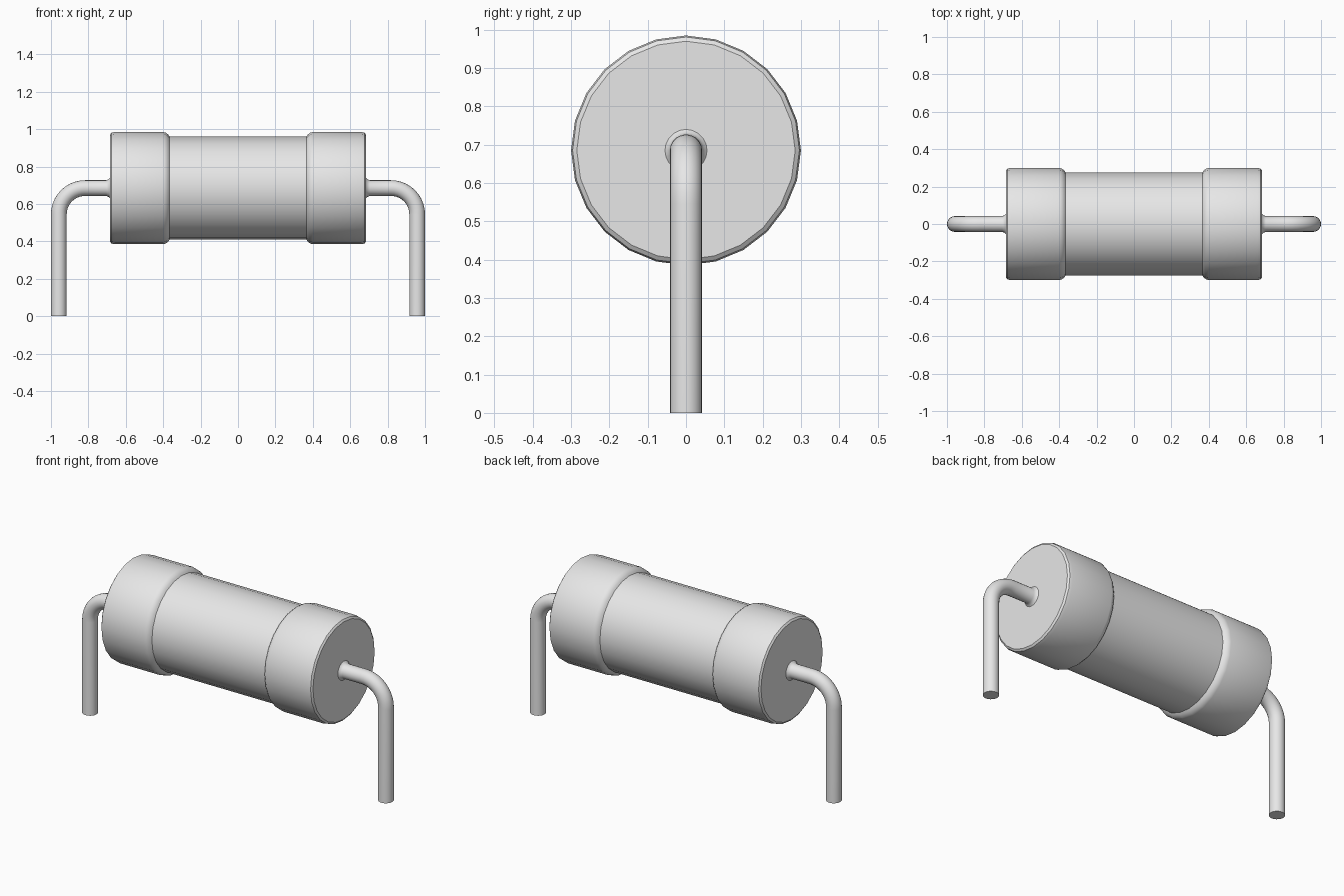
import bpy, bmesh
from math import sin, cos, pi, radians
from mathutils import Vector

cube = bpy.data.objects.get("Cube")
if cube:
    bpy.data.objects.remove(cube, do_unlink=True)

AXIS_Z = 0.685       # height of the body axis
BODY_R, CAP_R = 0.275, 0.30
WIRE_R = 0.042
LEG_X = 0.958        # centre of the vertical wires
BEND_R = 0.14

grey = bpy.data.materials.new("light grey")
grey.diffuse_color = (0.8, 0.8, 0.8, 1)
grey.use_nodes = True
grey.node_tree.nodes["Principled BSDF"].inputs["Base Color"].default_value = (0.8, 0.8, 0.8, 1)


def loft(name, rings, sides, mirror=1):
    """Skin circular rings given as (x, z, radius, downward angle of the path)."""
    bm = bmesh.new()
    loops = []
    for x, z, r, a in rings:
        up, across = Vector((sin(a), 0, cos(a))), Vector((0, 1, 0))
        loop = []
        for i in range(sides):
            t = 2 * pi * i / sides
            p = Vector((x, 0, z)) + r * (cos(t) * up + sin(t) * across)
            p.x *= mirror
            loop.append(bm.verts.new(p))
        loops.append(loop)
    for a, b in zip(loops, loops[1:]):
        for i in range(sides):
            j = (i + 1) % sides
            bm.faces.new((a[i], a[j], b[j], b[i]))
    bm.faces.new(loops[0])
    bm.faces.new(loops[-1])
    bmesh.ops.recalc_face_normals(bm, faces=bm.faces)
    mesh = bpy.data.meshes.new(name)
    bm.to_mesh(mesh)
    bm.free()
    mesh.materials.append(grey)
    mesh.shade_smooth()
    mesh.set_sharp_from_angle(angle=radians(35))
    obj = bpy.data.objects.new(name, mesh)
    bpy.context.collection.objects.link(obj)
    return obj


# Body with a rounded cap at each end
half = [(0.365, BODY_R), (0.372, 0.285), (0.385, 0.296), (0.40, CAP_R),
        (0.66, CAP_R), (0.677, 0.296), (0.685, 0.285)]
profile = [(-x, r) for x, r in reversed(half)] + half
loft("body", [(x, AXIS_Z, r, 0) for x, r in profile], 24)

# Bent wire on each end, flared where it leaves the cap
wire = [(0.67, AXIS_Z, 0.058, 0), (0.685, AXIS_Z, 0.055, 0),
        (0.692, AXIS_Z, 0.047, 0), (0.705, AXIS_Z, WIRE_R, 0)]
for i in range(11):
    a = pi / 2 * i / 10
    wire.append((LEG_X - BEND_R + BEND_R * sin(a),
                 AXIS_Z - BEND_R + BEND_R * cos(a), WIRE_R, a))
wire.append((LEG_X, 0, WIRE_R, pi / 2))
for name, side in (("left_wire", 1), ("right_wire", -1)):
    loft(name, wire, 20, side)
